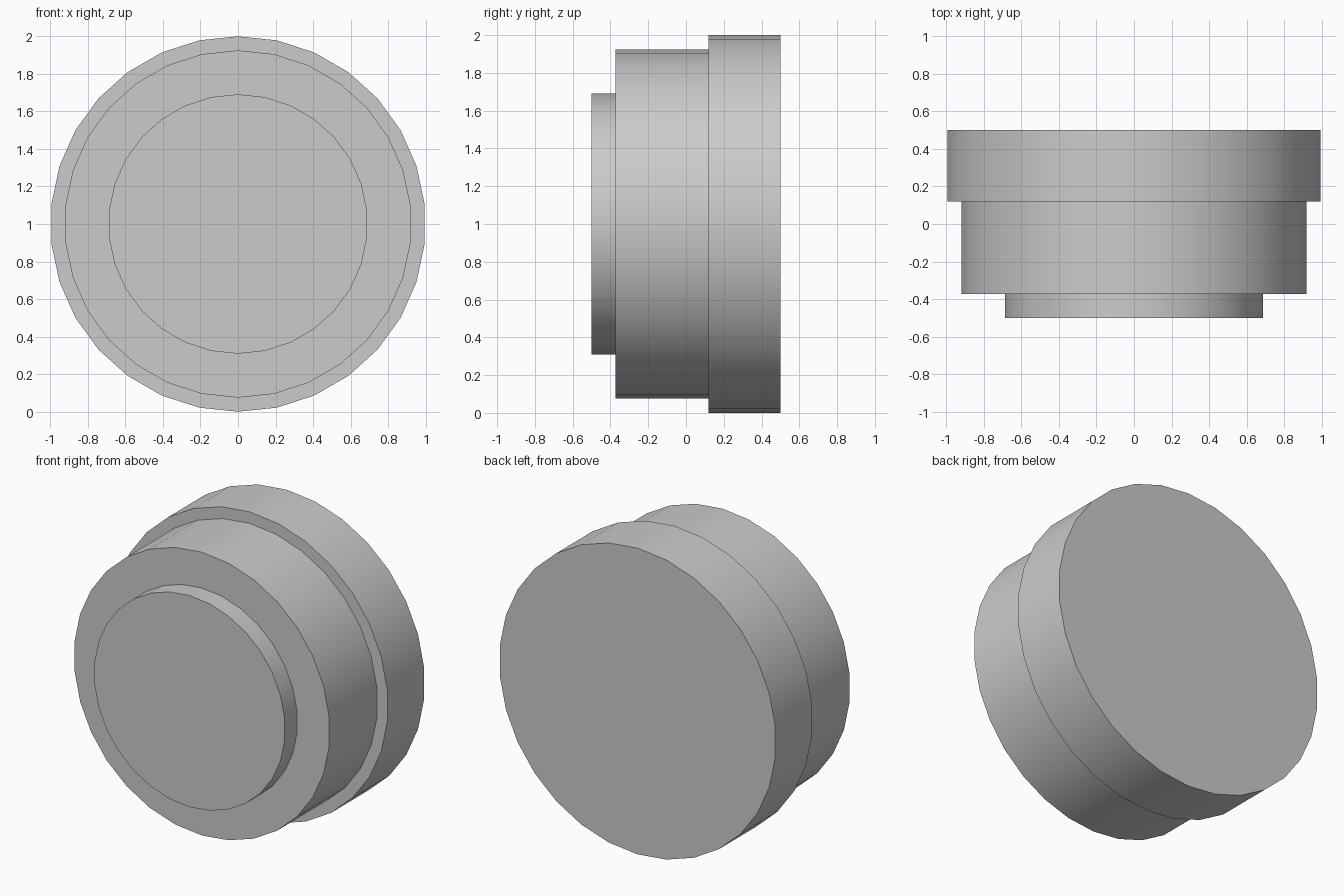
import bpy
import math

SIDES = 30

# Remove the default object
default_cube = bpy.data.objects.get("Cube")
if default_cube:
    bpy.data.objects.remove(default_cube, do_unlink=True)

# Single plain grey material
grey = bpy.data.materials.new("plain_grey")
grey.use_nodes = True
colour = (0.6, 0.6, 0.6, 1.0)
grey.diffuse_color = colour
grey.node_tree.nodes["Principled BSDF"].inputs["Base Color"].default_value = colour


def add_disc(name, radius, y_front, y_back):
    """Round step lying along y, with one corner of its outline at the top."""
    bpy.ops.mesh.primitive_cylinder_add(
        vertices=SIDES, radius=radius, depth=y_back - y_front,
        location=(0, (y_front + y_back) / 2, 1),
        rotation=(math.radians(90), 0, 0))
    disc = bpy.context.object
    disc.name = name
    disc.data.materials.append(grey)
    bpy.ops.object.shade_smooth_by_angle(angle=math.radians(30))
    return disc


# Three stacked steps, widest at the back
add_disc("back_rim", 1.0, 0.12, 0.5)
add_disc("main_body", 0.925, -0.373, 0.12)
add_disc("front_plate", 0.691, -0.5, -0.373)
